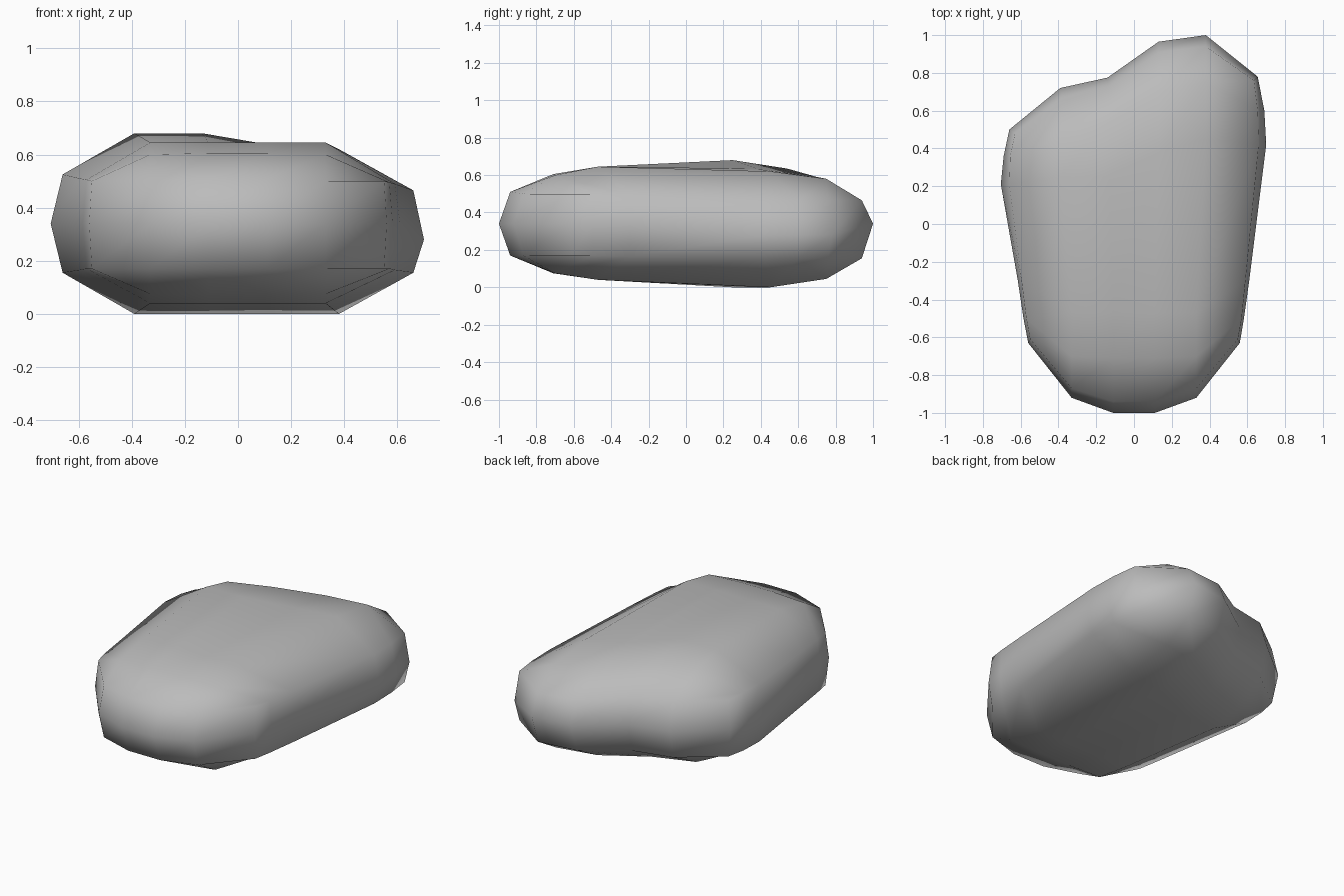
import bpy
import bmesh

if "Cube" in bpy.data.objects:
    bpy.data.objects.remove(bpy.data.objects["Cube"], do_unlink=True)

stone = bpy.data.materials.new("stone grey")
stone.use_nodes = True
GREY = (0.5, 0.5, 0.5, 1)
stone.diffuse_color = GREY
stone.node_tree.nodes["Principled BSDF"].inputs["Base Color"].default_value = GREY

# Lengthwise stations of each column: x, y, upper z (front to back)
columns = [
    [(-.55, -.61, .50), (-.57, -.5, .505), (-.595, -.3, .51), (-.66, .21, .525), (-.655, .36, .52), (-.63, .48, .51)],
    [(-.33, -.87, .50), (-.33, -.70, .60), (-.33, -.47, .645), (-.39, .25, .68), (-.39, .45, .635), (-.38, .67, .51)],
    [(-.11, -.94, .51), (-.11, -.71, .605), (-.11, -.47, .645), (-.135, .25, .68), (-.135, .54, .635), (-.135, .73, .50)],
    [(.11, -.94, .51), (.11, -.71, .605), (.11, -.47, .645), (.13, .38, .635), (.13, .70, .59), (.13, .91, .47)],
    [(.33, -.87, .50), (.33, -.70, .60), (.33, -.47, .645), (.38, .45, .62), (.38, .75, .58), (.38, .94, .465)],
    [(.55, -.61, .50), (.57, -.5, .495), (.59, -.3, .49), (.66, .42, .465), (.655, .60, .465), (.635, .76, .465)],
]
# Underside height for each station of the edge and inner columns
edge_low = (.17, .17, .165, .155, .155, .155)
inner_low = (.17, .075, .04, .0, .045, .155)
# Waistline points around the rim, anticlockwise from the front left corner
waist = [
    (-.56, -.63), (-.33, -.92), (-.11, -1), (.11, -1), (.33, -.92), (.56, -.63),
    (.582, -.5), (.61, -.3), (.70, .42), (.69, .60), (.655, .78),
    (.38, 1), (.13, .965), (-.14, .775), (-.39, .72),
    (-.66, .50), (-.69, .36), (-.705, .21), (-.615, -.3), (-.585, -.5),
]

bm = bmesh.new()
top, bottom = [], []
for i, col in enumerate(columns):
    low = edge_low if i in (0, 5) else inner_low
    top.append([bm.verts.new(p) for p in col])
    bottom.append([bm.verts.new((p[0], p[1], z)) for p, z in zip(col, low)])


def rim(g):
    """Boundary of a sheet, in the same order as the waistline."""
    return ([c[0] for c in g] + g[5][1:] + [c[5] for c in g[4::-1]] + g[0][4:0:-1])


# Upper and lower sheets
for g in (top, bottom):
    for a, b in zip(g, g[1:]):
        for j in range(5):
            bm.faces.new((a[j], b[j], b[j + 1], a[j + 1]))

# Rounded side wall through the waistline
middle = [bm.verts.new((x, y, .28 if x > .65 else .34)) for x, y in waist]
for lower, upper in ((rim(bottom), middle), (middle, rim(top))):
    for k in range(len(waist)):
        n = (k + 1) % len(waist)
        bm.faces.new((lower[k], lower[n], upper[n], upper[k]))

bmesh.ops.recalc_face_normals(bm, faces=bm.faces)
mesh = bpy.data.meshes.new("pebble")
bm.to_mesh(mesh)
bm.free()
mesh.materials.append(stone)
mesh.shade_smooth()
pebble = bpy.data.objects.new("pebble", mesh)
bpy.context.collection.objects.link(pebble)
